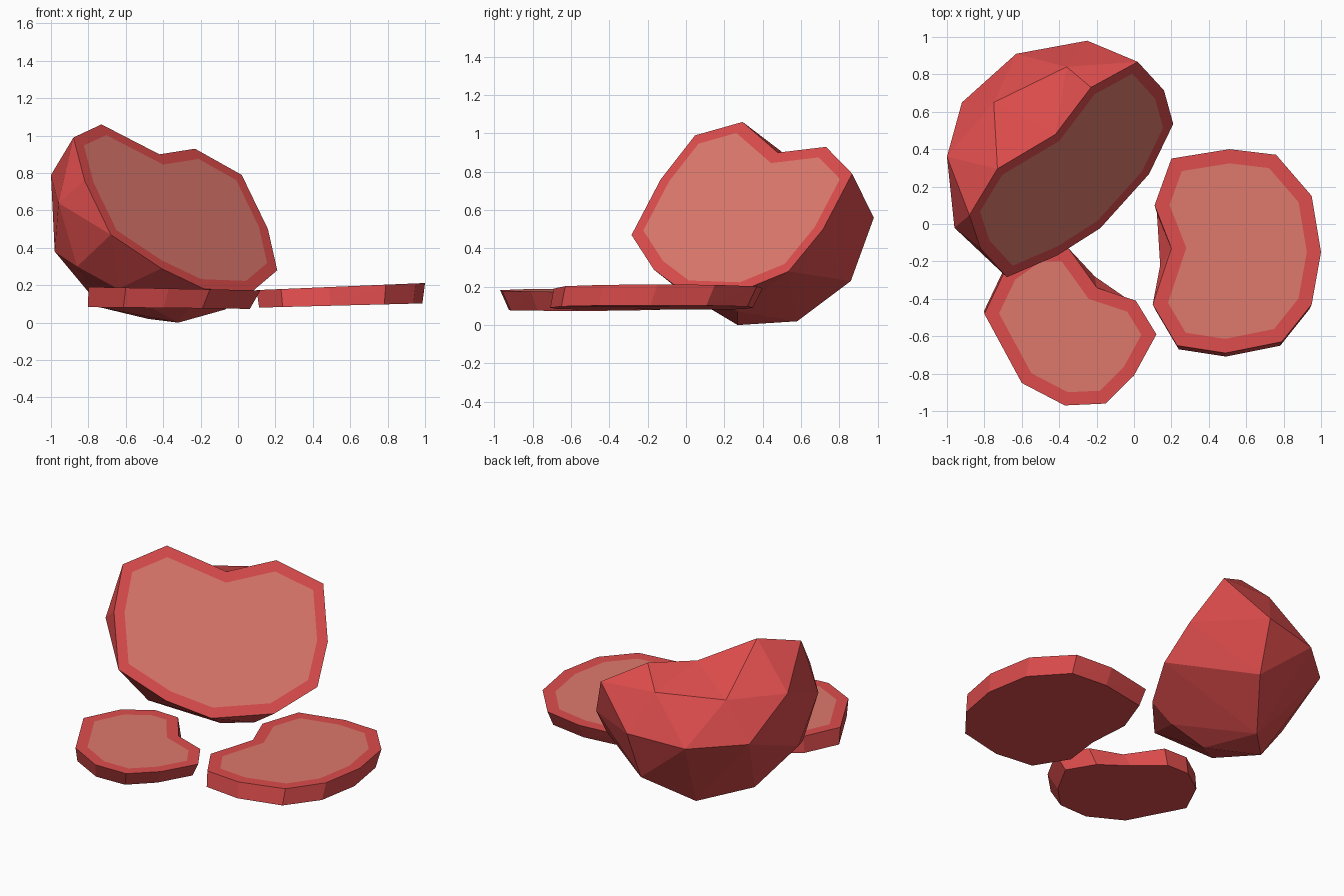
import bpy
import bmesh
from mathutils import Vector

cube = bpy.data.objects.get("Cube")
if cube:
    bpy.data.objects.remove(cube, do_unlink=True)


def make_material(name, colour):
    mat = bpy.data.materials.new(name)
    mat.use_nodes = True
    mat.diffuse_color = colour
    bsdf = next(n for n in mat.node_tree.nodes if n.type == 'BSDF_PRINCIPLED')
    bsdf.inputs["Base Color"].default_value = colour
    return mat


skin = make_material("red_skin", (0.73, 0.073, 0.073, 1))
flesh = make_material("pink_flesh", (0.73, 0.19, 0.15, 1))


def finish(name, bm, cut_face, border):
    """Inset the cut face to leave a skin border, colour it, make the object."""
    bmesh.ops.recalc_face_normals(bm, faces=bm.faces[:])
    bmesh.ops.inset_individual(bm, faces=[cut_face], thickness=border,
                               use_even_offset=True)
    cut_face.material_index = 1
    mesh = bpy.data.meshes.new(name)
    bm.to_mesh(mesh)
    bm.free()
    mesh.materials.append(skin)
    mesh.materials.append(flesh)
    obj = bpy.data.objects.new(name, mesh)
    bpy.context.collection.objects.link(obj)
    return obj


# Large cut piece: a flat tilted rim, given in x and z, with a faceted back
rim_xz = [(-.73, 1.06), (-.42, .9), (-.23, .93), (.02, .79), (.16, .5),
          (.21, .28), (.08, .17), (-.18, .18), (-.41, .29), (-.68, .47),
          (-.82, .76), (-.88, .99)]
back_points = [(-.36, .84, .81), (-.75, .65, .79),                  # notch end
               (-1, .36, .79), (-.92, .65, .54), (-.63, .91, .53),  # widest ring
               (-.25, .98, .56), (-.96, -.02, .64),
               (-.04, .75, .41), (-.27, .86, .23), (-.98, .22, .38),  # lower ring
               (-.86, 0, .3), (-.64, -.03, .18), (-.07, .27, .07),
               (-.73, .32, .08), (-.48, .58, .02), (-.32, .27, 0)]   # base


def build_large_piece():
    bm = bmesh.new()
    rim = [bm.verts.new((x, (.617 * x + .579 * z - .005) / .536, z))
           for x, z in rim_xz]
    back = [bm.verts.new(p) for p in back_points]
    notch = rim[1]
    shell = [v for v in rim if v is not notch] + back
    bmesh.ops.convex_hull(bm, input=shell)
    # open the hull over the cut and the notch, then close both with flat faces
    notch_ends = {rim[0], rim[2], back[0], back[1]}
    doomed = [f for f in bm.faces
              if set(f.verts) <= set(rim) or set(f.verts) <= notch_ends]
    bmesh.ops.delete(bm, geom=doomed, context='FACES')
    cut = bm.faces.new(rim)
    bm.faces.new((rim[0], notch, back[1]))
    bm.faces.new((notch, back[0], back[1]))
    bm.faces.new((notch, rim[2], back[0]))
    for v in [v for v in bm.verts if not v.link_faces]:
        bm.verts.remove(v)
    finish("large_cut_piece", bm, cut, .065)


# Thin slices: an outline on top, a shifted copy below, triangulated sides
def build_slice(name, outline, top_z, slope, bottom_z, bottom_slope,
                scale, shift, notch, notch_bottom, border):
    bm = bmesh.new()
    count = len(outline)
    centre = sum((Vector(p) for p in outline), Vector((0, 0))) / count
    top, bottom = [], []
    for i, (x, y) in enumerate(outline):
        top.append(bm.verts.new((x, y, top_z + slope * x)))
        p = centre + (Vector((x, y)) - centre) * scale + Vector(shift)
        if i == notch:
            p = Vector(notch_bottom)
        bottom.append(bm.verts.new((p.x, p.y, bottom_z + bottom_slope * x)))
    cut = bm.faces.new(top)
    bm.faces.new(bottom[::-1])
    for i in range(count):
        j = (i + 1) % count
        bm.faces.new((top[i], bottom[i], bottom[j]))
        bm.faces.new((top[i], bottom[j], top[j]))
    finish(name, bm, cut, border)


left_outline = [(.2, .35), (.51, .4), (.76, .37), (.95, .15), (1, -.15),
                (.95, -.43), (.79, -.63), (.49, -.69), (.23, -.65),
                (.1, -.43), (.2, -.13), (.11, .1)]
right_outline = [(-.8, -.48), (-.69, -.25), (-.52, -.13), (-.35, -.13),
                 (-.2, -.34), (.01, -.41), (.12, -.59), (0, -.81),
                 (-.15, -.96), (-.37, -.97), (-.6, -.85)]

build_large_piece()
build_slice("left_slice", left_outline, .17, .042, .078, .025,
            .97, (0, -.035), 10, (.14, -.22), .075)
build_slice("right_slice", right_outline, .175, -.02, .075, -.01,
            .94, (-.03, .02), 4, (-.21, -.28), .07)
